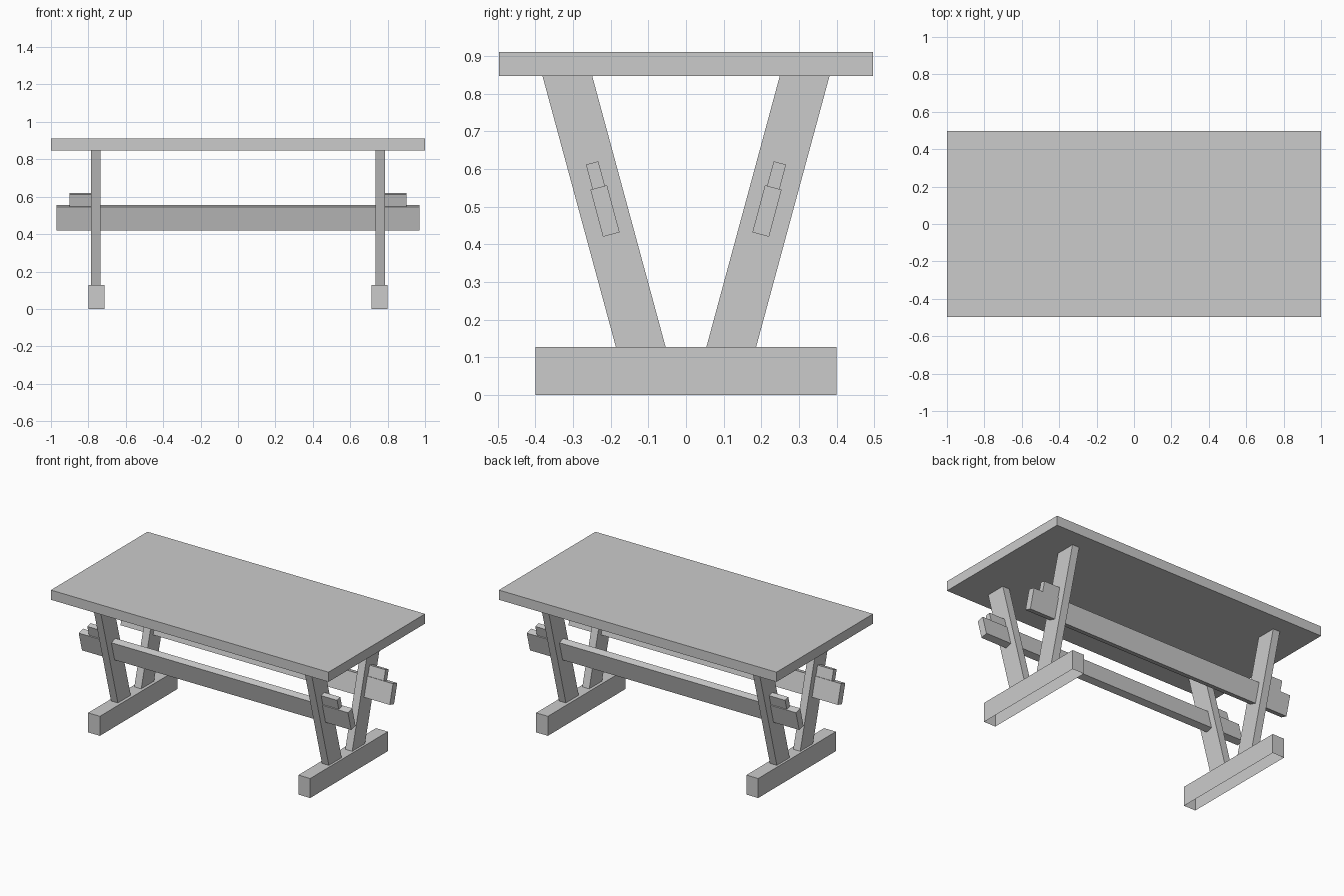
import bpy, bmesh, math

if "Cube" in bpy.data.objects:
    bpy.data.objects.remove(bpy.data.objects["Cube"])


def prism(name, profile, x0, x1, mirror=(False, False), open_edges=()):
    """Extrude a (y, z) profile along x; open_edges lists profile edges left without a face."""
    bm = bmesh.new()
    a = [bm.verts.new((x0, y, z)) for y, z in profile]
    b = [bm.verts.new((x1, y, z)) for y, z in profile]
    n = len(profile)
    bm.faces.new(a[::-1])
    bm.faces.new(b)
    for i in range(n):
        if i not in open_edges:
            j = (i + 1) % n
            bm.faces.new((a[i], a[j], b[j], b[i]))
    bmesh.ops.recalc_face_normals(bm, faces=bm.faces)
    mesh = bpy.data.meshes.new(name)
    bm.to_mesh(mesh)
    bm.free()
    ob = bpy.data.objects.new(name, mesh)
    bpy.context.collection.objects.link(ob)
    if any(mirror):
        mod = ob.modifiers.new("mirror", 'MIRROR')
        mod.use_axis = (mirror[0], mirror[1], False)
        mod.use_mirror_merge = False
    return ob


def rect(y0, y1, z0, z1):
    return [(y0, z0), (y1, z0), (y1, z1), (y0, z1)]


def tilted(half_width, d0, d1, angle=math.radians(15), cy=0.215, cz=0.4885):
    """Rectangle leaning with the leg, measured along the leg from the beam centre."""
    s, c = math.sin(angle), math.cos(angle)
    return [(cy + w * c + d * s, cz - w * s + d * c)
            for w, d in ((-half_width, d0), (half_width, d0),
                         (half_width, d1), (-half_width, d1))]


# Table top
prism("table_top", rect(-0.497, 0.497, 0.847, 0.91), -1.0, 1.0)

# Feet, hollow underneath
prism("foot", rect(-0.4, 0.4, 0.0, 0.127), 0.715, 0.80, (True, False), open_edges=(0,))

# Splayed legs, end grain hidden against foot and top
prism("leg", [(0.054, 0.127), (0.186, 0.127), (0.381, 0.847), (0.249, 0.847)],
      0.735, 0.785, (True, True), open_edges=(0, 2))

# Long beams passing through the legs
prism("stretcher_beam", tilted(0.0228, -0.0647, 0.0647), -0.97, 0.97, (False, True))

# Locking pegs on the beam ends
prism("locking_peg", tilted(0.017, 0.0647, 0.132), 0.785, 0.90, (True, True), open_edges=(0,))
